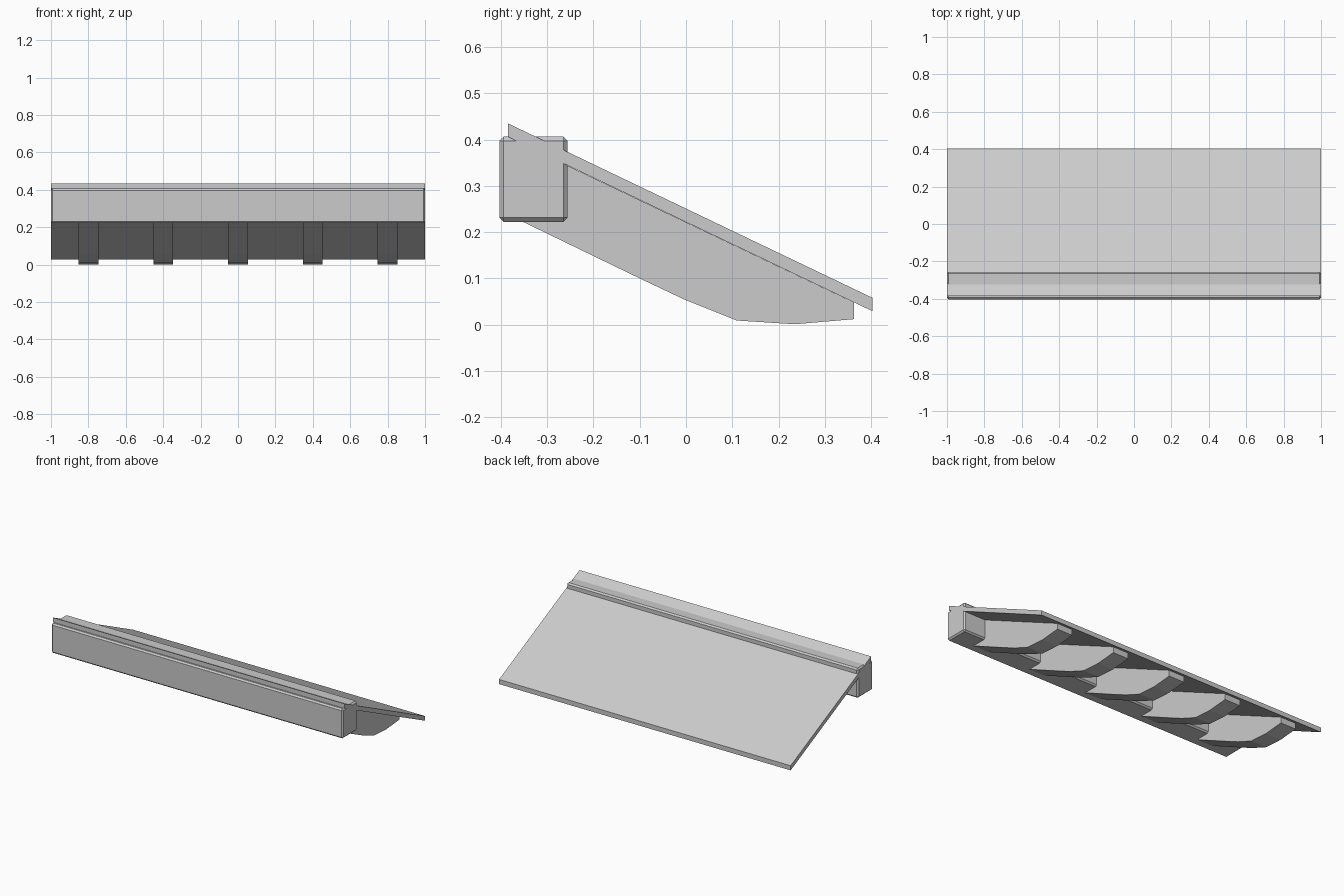
import bpy, bmesh

if "Cube" in bpy.data.objects:
    bpy.data.objects.remove(bpy.data.objects["Cube"])


def extrude_profile(name, points, x0, x1):
    """Extrude a closed (y, z) profile along x."""
    bm = bmesh.new()
    face = bm.faces.new([bm.verts.new((x0, y, z)) for y, z in points])
    res = bmesh.ops.extrude_face_region(bm, geom=[face])
    verts = [g for g in res["geom"] if isinstance(g, bmesh.types.BMVert)]
    bmesh.ops.translate(bm, verts=verts, vec=(x1 - x0, 0, 0))
    bmesh.ops.recalc_face_normals(bm, faces=bm.faces)
    mesh = bpy.data.meshes.new(name)
    bm.to_mesh(mesh)
    bm.free()
    obj = bpy.data.objects.new(name, mesh)
    bpy.context.collection.objects.link(obj)
    return obj


# Sloping roof board
extrude_profile("roof_board",
                [(-0.385, 0.435), (0.403, 0.058), (0.403, 0.029), (-0.385, 0.406)],
                -1, 1)

# Wall beam with chamfered edges
beam = extrude_profile("wall_beam",
                       [(-0.403, 0.222), (-0.256, 0.222), (-0.256, 0.406), (-0.403, 0.406)],
                       -1, 1)
bevel = beam.modifiers.new("chamfer", 'BEVEL')
bevel.width = 0.009
bevel.segments = 1

# Row of shaped rafters, their upper ends buried in the beam
rafter = [(-0.37, 0.398), (0.363, 0.048), (0.363, 0.012), (0.235, 0.001),
          (0.11, 0.009), (-0.005, 0.055), (-0.1, 0.1), (-0.352, 0.222), (-0.37, 0.231)]
for i in range(5):
    x = -0.8 + 0.4 * i
    extrude_profile(f"rafter_{i + 1}", rafter, x - 0.053, x + 0.053)
